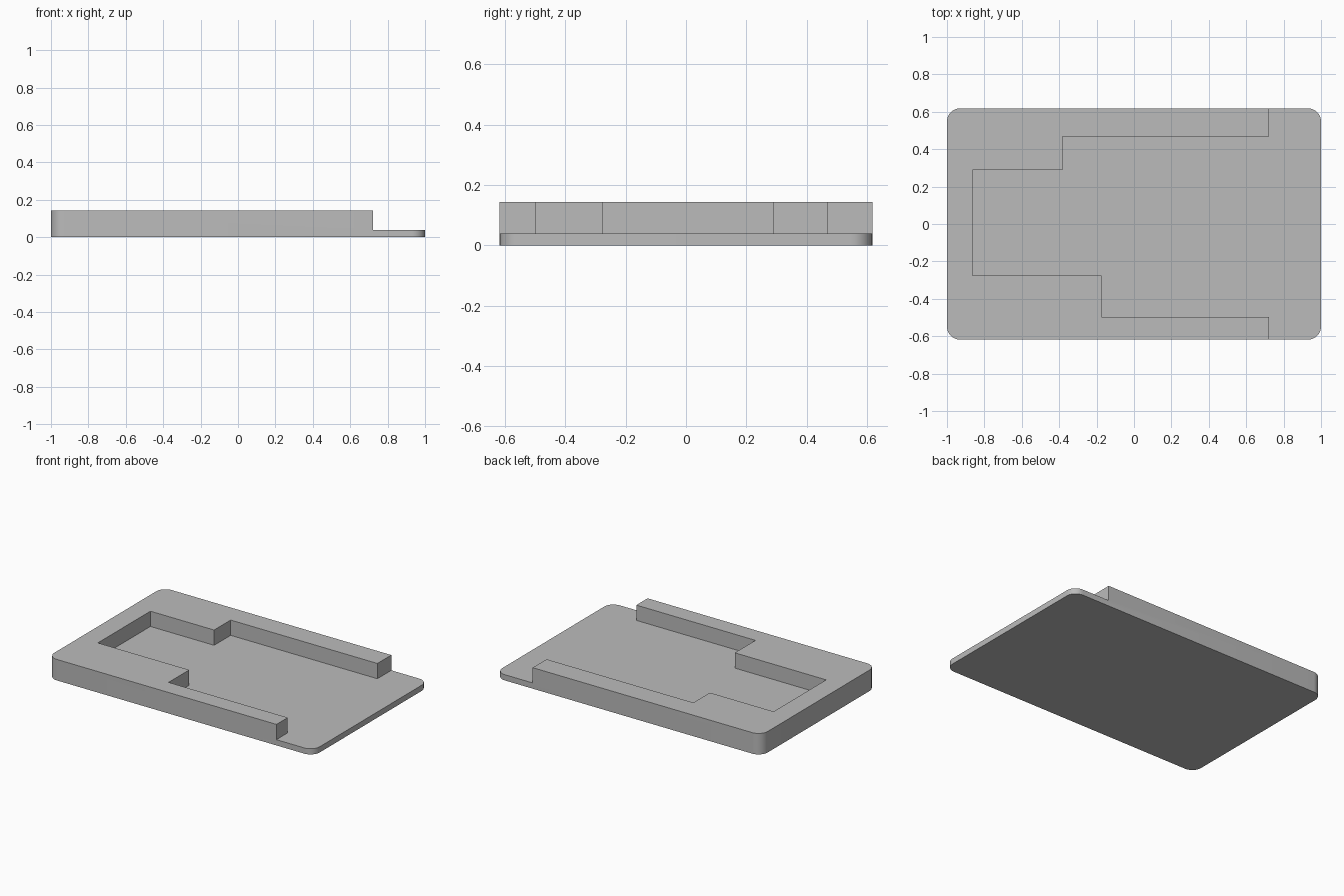
import bpy, bmesh
from math import cos, sin, pi, radians

cube = bpy.data.objects.get("Cube")
if cube:
    bpy.data.objects.remove(cube, do_unlink=True)

HALF_X, HALF_Y, RADIUS = 1.0, 0.618, 0.07
FLOOR, TOP = 0.039, 0.143

grey = bpy.data.materials.new("light grey")
grey.use_nodes = True
colour = (0.5, 0.5, 0.5, 1)
grey.diffuse_color = colour
grey.node_tree.nodes["Principled BSDF"].inputs["Base Color"].default_value = colour


def prism(name, outline, z0, z1):
    """Extrude a counter-clockwise outline between two heights."""
    bm = bmesh.new()
    face = bm.faces.new([bm.verts.new((x, y, z0)) for x, y in outline])
    new = bmesh.ops.extrude_face_region(bm, geom=[face])["geom"]
    verts = [v for v in new if isinstance(v, bmesh.types.BMVert)]
    bmesh.ops.translate(bm, verts=verts, vec=(0, 0, z1 - z0))
    bmesh.ops.recalc_face_normals(bm, faces=bm.faces)
    mesh = bpy.data.meshes.new(name)
    bm.to_mesh(mesh)
    bm.free()
    mesh.materials.append(grey)
    obj = bpy.data.objects.new(name, mesh)
    bpy.context.collection.objects.link(obj)
    return obj


def rounded_rectangle(hx, hy, r, steps=12):
    points = []
    for i, (sx, sy) in enumerate([(1, 1), (-1, 1), (-1, -1), (1, -1)]):
        for k in range(steps + 1):
            a = (i + k / steps) * pi / 2
            points.append((sx * (hx - r) + r * cos(a), sy * (hy - r) + r * sin(a)))
    return points


# Rounded block forming base plate and raised rim
tray = prism("stepped_tray", rounded_rectangle(HALF_X, HALF_Y, RADIUS), 0, TOP)

# Stepped pocket, open at the +x end
pocket = prism("pocket_cutter", [
    (-0.863, -0.275), (-0.175, -0.275), (-0.175, -0.497), (0.722, -0.497),
    (0.722, -0.8), (1.2, -0.8), (1.2, 0.8), (0.722, 0.8),
    (0.722, 0.468), (-0.383, 0.468), (-0.383, 0.29), (-0.863, 0.29)], FLOOR, TOP + 0.2)
pocket.hide_render = True

cut = tray.modifiers.new("pocket", "BOOLEAN")
cut.operation = "DIFFERENCE"
cut.solver = "EXACT"
cut.object = pocket

# Apply the cut, drop the cutter and smooth the round corners
bpy.ops.object.select_all(action="DESELECT")
tray.select_set(True)
bpy.context.view_layer.objects.active = tray
bpy.ops.object.modifier_apply(modifier=cut.name)
bpy.data.objects.remove(pocket, do_unlink=True)
bpy.ops.object.shade_smooth_by_angle(angle=radians(30))
